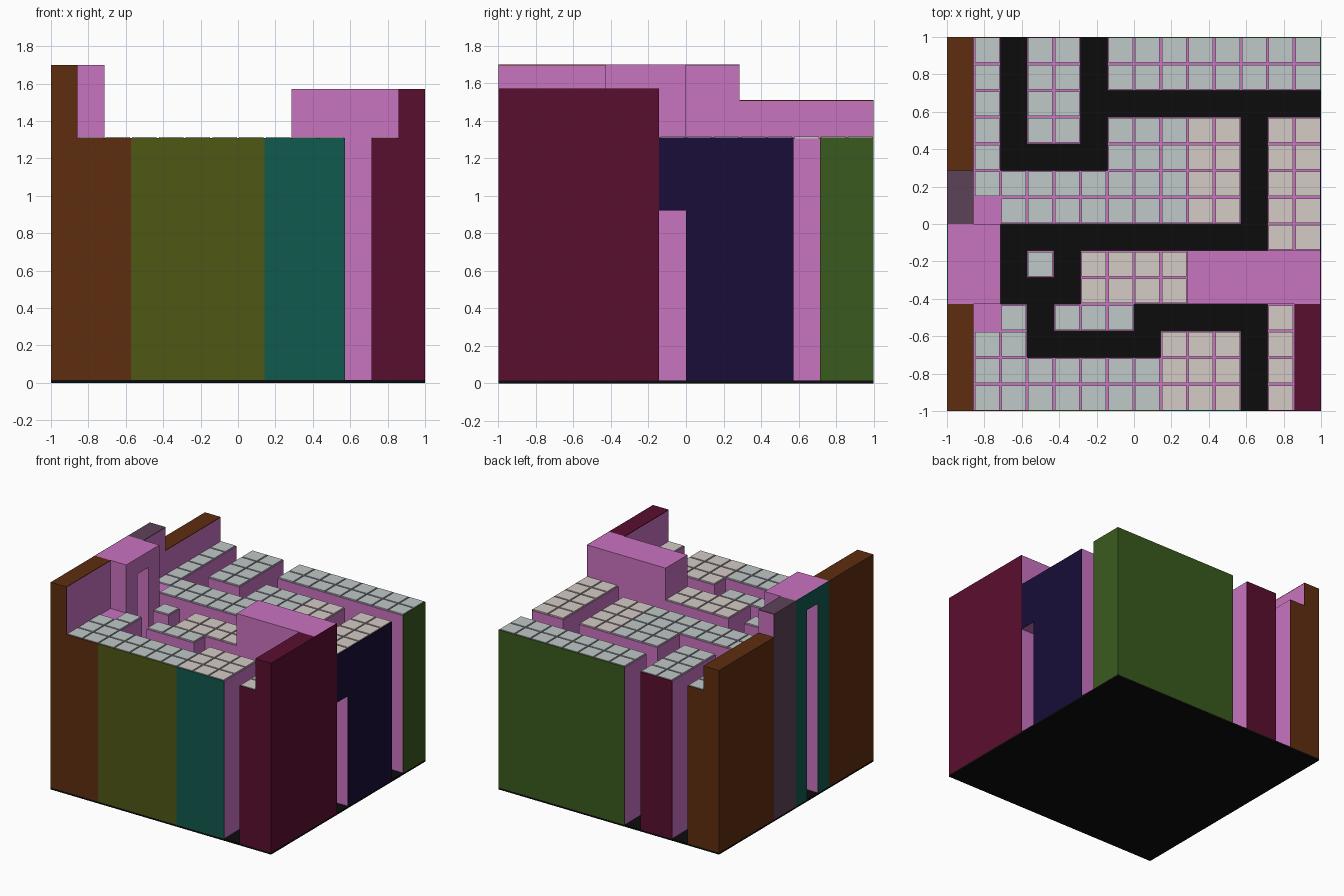
import bpy, bmesh

if "Cube" in bpy.data.objects:
    bpy.data.objects.remove(bpy.data.objects["Cube"])

N = 14
C = 2 / N                  # cell size
BASE, TOP, SKIN = 0.015, 1.305, 0.006

# Plan of the block, back row first: '.' channel, T tiled, L untiled,
# K tiled bridge, G gate lintel, P/H pink towers, B/N/V/M capped walls
PLAN = """
BT.TT.TTTTTTTT
BT.TT.TTTTTTTT
BT.TT.........
BT.TT.TTTTT.TT
BT....TTTTT.TT
VTTTTTTTTTT.TT
VLTTTTTTTTT.TT
PP..........KK
GG.T.TTTTHHHHH
PP...TTTTHHHHH
NLT.TTT.....TM
NTT.....TTT.TM
NTTTTTTTTTT.TM
NTTTTTTTTTT.TM
""".split()[::-1]

SPAN = {'T': (BASE, TOP), 'L': (BASE, TOP), 'K': (0.92, TOP), 'G': (1.57, 1.70),
        'P': (BASE, 1.70), 'H': (BASE, 1.57), 'B': (BASE, 1.51 - SKIN),
        'N': (BASE, 1.70 - SKIN), 'V': (BASE, 1.70 - SKIN), 'M': (BASE, 1.57 - SKIN)}

COLOURS = {'pink': 'C973C0', 'black': '0C0C0C', 'brown': '5F2D10', 'olive': '505714',
           'teal': '115A4E', 'maroon': '5A0E2F', 'navy': '180D38', 'green': '3A5A1E',
           'plum': '5C4258', 'pale': 'C0C8C8', 'warm': 'D3CBC5'}


def material(name, hexa):
    rgb = [int(hexa[k:k + 2], 16) / 255 for k in (0, 2, 4)]
    lin = [v / 12.92 if v <= 0.04045 else ((v + 0.055) / 1.055) ** 2.4 for v in rgb]
    m = bpy.data.materials.new(name)
    m.diffuse_color = (*lin, 1)
    m.use_nodes = True
    m.node_tree.nodes["Principled BSDF"].inputs["Base Color"].default_value = m.diffuse_color
    return m


MATS = {k: material(k, v) for k, v in COLOURS.items()}


def finish(bm, name, colour):
    mesh = bpy.data.meshes.new(name)
    bm.to_mesh(mesh)
    bm.free()
    mesh.materials.append(MATS[colour])
    ob = bpy.data.objects.new(name, mesh)
    bpy.context.collection.objects.link(ob)
    return ob


def add_box(bm, lo, hi):
    vs = bmesh.ops.create_cube(bm, size=1)['verts']
    for v in vs:
        v.co = [(a + b) / 2 + c * (b - a) for a, b, c in zip(lo, hi, v.co)]


def boxes(name, colour, items):
    bm = bmesh.new()
    for lo, hi in items:
        add_box(bm, lo, hi)
    return finish(bm, name, colour)


def edge(i):
    return -1 + i * C


def inset_edge(i):
    return max(-0.995, min(0.995, edge(i)))


def cell(i, j):
    if 0 <= i < N and 0 <= j < N:
        return SPAN.get(PLAN[j][i])
    return None


# Base slab
boxes('base_slab', 'black', [((-1, -1, 0), (1, 1, BASE))])

# Maze body: tops, undersides and every exposed wall of the plan
bm = bmesh.new()


def quad(*pts):
    bm.faces.new([bm.verts.new(p) for p in pts])


for j in range(N):
    for i in range(N):
        span = cell(i, j)
        if not span:
            continue
        lo, hi = span
        x0, x1, y0, y1 = inset_edge(i), inset_edge(i + 1), inset_edge(j), inset_edge(j + 1)
        quad((x0, y0, hi), (x1, y0, hi), (x1, y1, hi), (x0, y1, hi))
        if lo > BASE:
            quad((x0, y1, lo), (x1, y1, lo), (x1, y0, lo), (x0, y0, lo))
        for di, dj, a, b in ((0, -1, (x0, y0), (x1, y0)), (1, 0, (x1, y0), (x1, y1)),
                             (0, 1, (x1, y1), (x0, y1)), (-1, 0, (x0, y1), (x0, y0))):
            other = cell(i + di, j + dj)
            parts = [(lo, min(hi, other[0])), (max(lo, other[1]), hi)] if other else [(lo, hi)]
            for p, q in parts:
                if q - p > 1e-4:
                    quad((*a, p), (*b, p), (*b, q), (*a, q))
bmesh.ops.remove_doubles(bm, verts=bm.verts, dist=1e-5)
finish(bm, 'maze_body', 'pink')

# Paving tiles, slightly warmer towards the right
tiles = {'pale': [], 'warm': []}
G = 0.006
for j in range(N):
    for i in range(N):
        if PLAN[j][i] in 'TK':
            warm = (i >= 9 and j < 11) or (5 <= i <= 8 and j in (4, 5)) or (i == 8 and j < 3)
            tiles['warm' if warm else 'pale'].append(
                ((edge(i) + G, edge(j) + G, TOP - 0.005),
                 (edge(i + 1) - G, edge(j + 1) - G, TOP + 0.01)))
for colour, items in tiles.items():
    boxes('paving_tiles_' + colour, colour, items)

# Coloured facade panels: side, first cell, last cell, bottom, top
W = 1.31
PANELS = {
    'brown': [('front', 0, 1, BASE, 1.70 - SKIN), ('front', 1, 3, BASE, W),
              ('left', 0, 4, BASE, 1.70 - SKIN), ('left', 9, 14, BASE, 1.51 - SKIN),
              ('back', 0, 1, BASE, 1.51 - SKIN), ('back', 1, 2, BASE, W)],
    'olive': [('front', 3, 8, BASE, W)],
    'teal': [('front', 8, 11, BASE, W), ('left', 4, 5, BASE, 1.70),
             ('left', 5, 6, 1.57, 1.70), ('left', 6, 7, BASE, 1.70)],
    'maroon': [('front', 12, 13, BASE, W), ('front', 13, 14, BASE, 1.57 - SKIN),
               ('right', 0, 4, BASE, 1.57 - SKIN), ('right', 4, 6, BASE, 1.57),
               ('back', 3, 5, BASE, W)],
    'navy': [('right', 6, 7, 0.92, W), ('right', 7, 11, BASE, W)],
    'green': [('right', 12, 14, BASE, W), ('back', 6, 14, BASE, W)],
    'plum': [('left', 7, 9, BASE, 1.70 - SKIN)],
}
for colour, items in PANELS.items():
    out = []
    for side, a, b, z0, z1 in items:
        p, q = edge(a), edge(b)
        d0, d1 = (-1, -0.994) if side in ('front', 'left') else (0.994, 1)
        if side in ('front', 'back'):
            out.append(((p, d0, z0), (q, d1, z1)))
        else:
            out.append(((d0, p, z0), (d1, q, z1)))
    boxes('facade_panel_' + colour, colour, out)

# Coloured caps on the raised edge walls
for name, colour, i, a, b, z in (('front_left_wall_cap', 'brown', 0, 0, 4, 1.70),
                                 ('back_left_wall_cap', 'brown', 0, 9, 14, 1.51),
                                 ('pillar_cap', 'plum', 0, 7, 9, 1.70),
                                 ('right_wall_cap', 'maroon', 13, 0, 4, 1.57)):
    boxes(name, colour, [((edge(i), edge(a), z - SKIN), (edge(i + 1), edge(b), z))])
